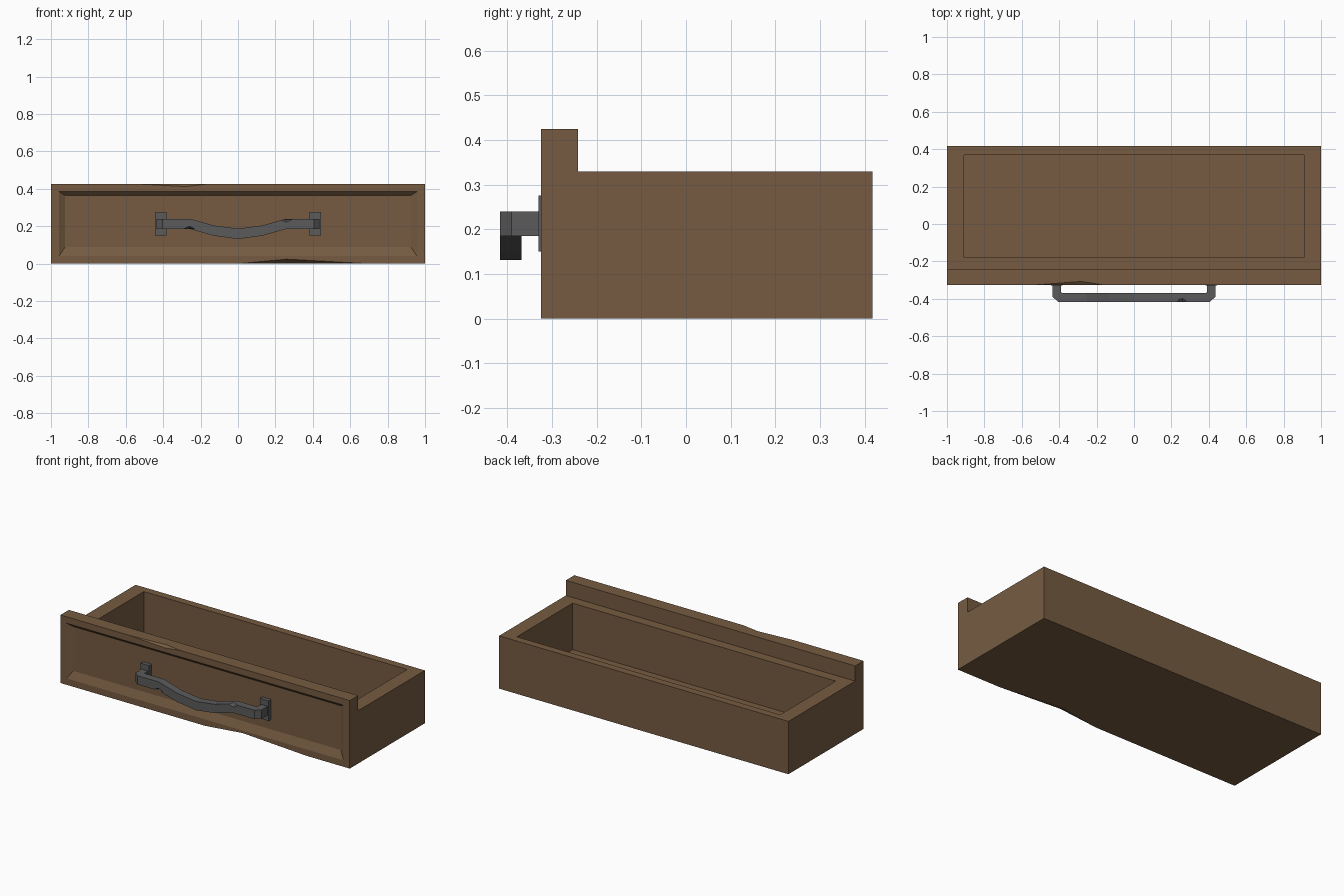
import bpy, bmesh
from mathutils import Vector

if "Cube" in bpy.data.objects:
    bpy.data.objects.remove(bpy.data.objects["Cube"])


def material(name, rgb):
    m = bpy.data.materials.new(name)
    m.diffuse_color = (*rgb, 1)
    m.use_nodes = True
    m.node_tree.nodes["Principled BSDF"].inputs["Base Color"].default_value = m.diffuse_color
    return m


WOOD = material("brown wood", (0.18, 0.105, 0.053))
IRON = material("dark iron", (0.105, 0.105, 0.108))


def make(name, bm, mat):
    bmesh.ops.recalc_face_normals(bm, faces=bm.faces[:])
    me = bpy.data.meshes.new(name)
    bm.to_mesh(me)
    bm.free()
    me.materials.append(mat)
    ob = bpy.data.objects.new(name, me)
    bpy.context.collection.objects.link(ob)
    return ob


def inset_to(bm, face, axis, rect, level):
    """Inset a rectangular face so its inner loop fits rect=(x0,x1,v0,v1) at a level on axis."""
    mid = face.calc_center_median()
    bmesh.ops.inset_individual(bm, faces=[face], thickness=0.02)
    other = 3 - axis
    for v in face.verts:
        v.co.x = rect[0] if v.co.x < mid.x else rect[1]
        v.co[other] = rect[2] if v.co[other] < mid[other] else rect[3]
        v.co[axis] = level


def chip(ob, x0, x1, xm, y, z, h, d, mat):
    """Knock a shallow chip out of a front edge; h is signed height, d is depth."""
    bm = bmesh.new()
    out = 0.04 if h < 0 else -0.04
    for p in ((x0, y, z), (x1, y, z), (xm, y, z + h), (xm, y + d, z), (xm, y - 0.04, z + out)):
        bm.verts.new(p)
    bmesh.ops.convex_hull(bm, input=bm.verts[:])
    cutter = make("chip_cutter", bm, mat)
    cutter.hide_render = True
    mod = ob.modifiers.new("chip", 'BOOLEAN')
    mod.operation, mod.solver, mod.object = 'DIFFERENCE', 'EXACT', cutter
    bpy.context.view_layer.objects.active = ob
    bpy.ops.object.modifier_apply(modifier=mod.name)
    bpy.data.objects.remove(cutter)


# Drawer: L-shaped side profile extruded across the width
bm = bmesh.new()
YF = -0.325
profile = [(YF, 0), (0.417, 0), (0.417, 0.33), (-0.242, 0.33), (-0.242, 0.425), (YF, 0.425)]
side = bm.faces.new([bm.verts.new((-1, y, z)) for y, z in profile])
ext = bmesh.ops.extrude_face_region(bm, geom=[side])
for v in ext["geom"]:
    if isinstance(v, bmesh.types.BMVert):
        v.co.x = 1
bmesh.ops.recalc_face_normals(bm, faces=bm.faces[:])


def pick(n, co, axis):
    return next(f for f in bm.faces if f.normal.dot(Vector(n)) > 0.9
                and abs(f.calc_center_median()[axis] - co) < 0.005)


# Hollow tray
rim = pick((0, 0, 1), 0.33, 2)
inset_to(bm, rim, 2, (-0.91, 0.91, -0.18, 0.37), 0.33)
rim = pick((0, 0, 1), 0.33, 2) if not rim.is_valid else rim
well = bmesh.ops.extrude_discrete_faces(bm, faces=[rim])["faces"][0]
for v in well.verts:
    v.co.z = 0.04

# Recessed front panel with sloped border
front = pick((0, -1, 0), YF, 1)
inset_to(bm, front, 1, (-0.957, 0.957, 0.04, 0.385), YF)
inset_to(bm, front, 1, (-0.925, 0.925, 0.088, 0.365), YF + 0.02)
drawer = make("drawer", bm, WOOD)

# Worn chips on the front edges
chip(drawer, -0.52, -0.17, -0.28, YF, 0.425, -0.013, 0.018, WOOD)
chip(drawer, 0.0, 0.70, 0.26, YF, 0.0, 0.024, 0.05, WOOD)

# Handle bar: rectangular section swept along stations (inner xy, outer xy, bottom z)
half = [
    ((0.39, -0.30), (0.435, -0.30), 0.185),
    ((0.39, -0.365), (0.435, -0.39), 0.185),
    ((0.385, -0.368), (0.405, -0.416), 0.185),
    ((0.255, -0.368), (0.255, -0.416), 0.185),
    ((0.13, -0.368), (0.13, -0.416), 0.149),
]
middle = [((0, -0.368), (0, -0.416), 0.132)]
left = [((-i[0], i[1]), (-o[0], o[1]), z) for i, o, z in half]
bm = bmesh.new()
rings = []
for i, o, z in left + middle + half[::-1]:
    rings.append([bm.verts.new((*p, h)) for p, h in
                  ((i, z), (o, z), (o, z + 0.055), (i, z + 0.055))])
for a, b in zip(rings, rings[1:]):
    for k in range(4):
        bm.faces.new((a[k], a[k - 1], b[k - 1], b[k]))
bm.faces.new(rings[0])
bm.faces.new(rings[-1])
handle = make("handle_bar", bm, IRON)
chip(handle, 0.22, 0.29, 0.26, -0.416, 0.236, -0.014, 0.025, IRON)
chip(handle, -0.29, -0.23, -0.26, -0.416, 0.186, 0.014, 0.025, IRON)

# Mounting plates
for label, s in (("left", -1), ("right", 1)):
    bm = bmesh.new()
    bmesh.ops.create_cube(bm, size=1)
    for v in bm.verts:
        v.co = Vector((s * 0.413 + v.co.x * 0.06, -0.314 + v.co.y * 0.032, 0.213 + v.co.z * 0.125))
    make(label + "_handle_plate", bm, IRON)
